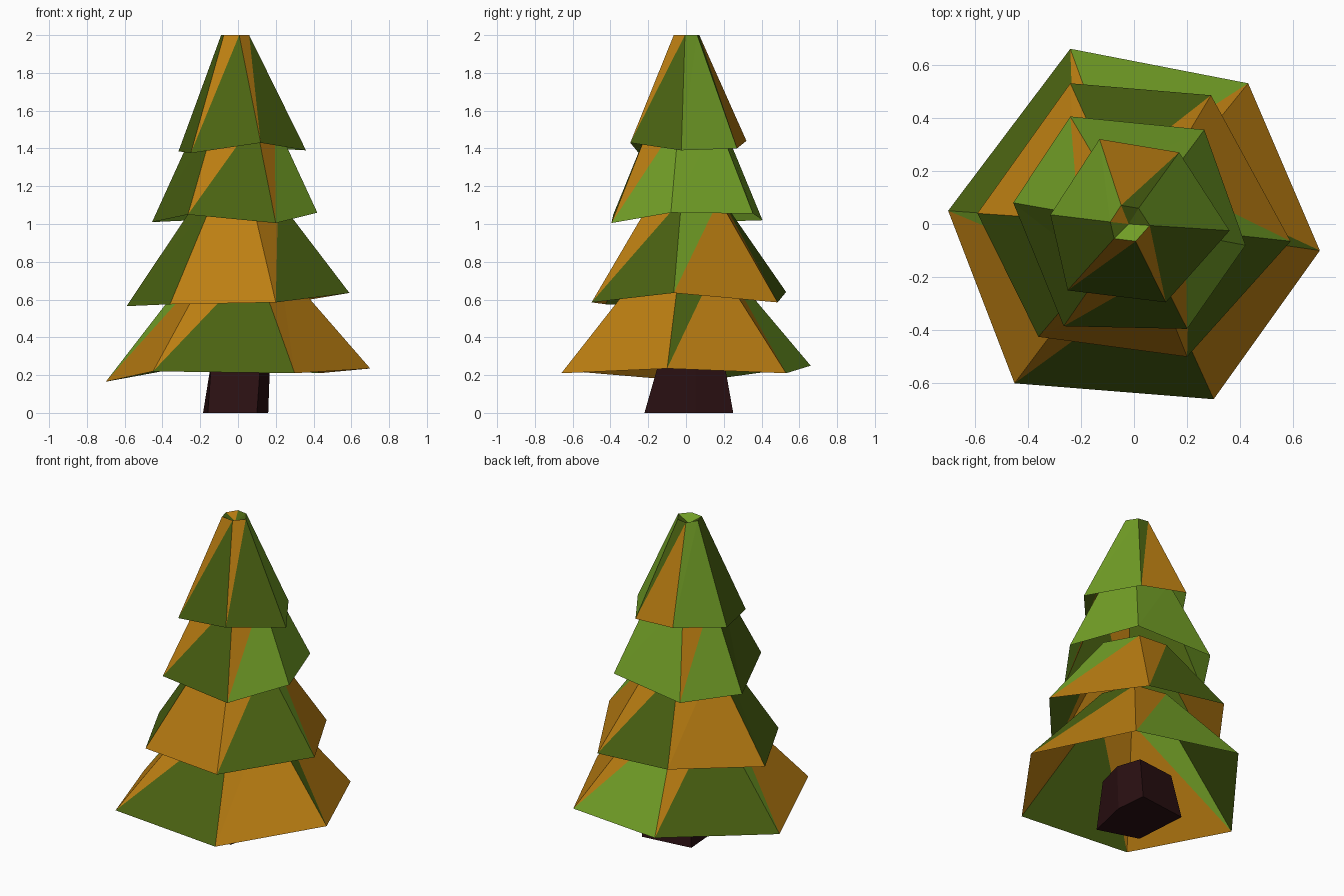
import bpy

# Remove the default cube only
default_cube = bpy.data.objects.get("Cube")
if default_cube:
    bpy.data.objects.remove(default_cube, do_unlink=True)


def make_material(name, red, green, blue):
    material = bpy.data.materials.new(name)
    material.use_nodes = True
    colour = (red, green, blue, 1.0)
    material.diffuse_color = colour
    material.node_tree.nodes["Principled BSDF"].inputs["Base Color"].default_value = colour
    return material


leaf_materials = [
    make_material("dark green", 0.07, 0.125, 0.006),
    make_material("light green", 0.17, 0.35, 0.02),
    make_material("autumn orange", 0.5, 0.21, 0.006),
]
bark_material = make_material("dark bark", 0.023, 0.005, 0.006)
colour_slot = {"G": 0, "L": 1, "O": 2}


def make_object(name, verts, faces, materials, slots=None):
    mesh = bpy.data.meshes.new(name)
    mesh.from_pydata(verts, [], faces)
    for material in materials:
        mesh.materials.append(material)
    if slots:
        for polygon, slot in zip(mesh.polygons, slots):
            polygon.material_index = slot
    mesh.update()
    obj = bpy.data.objects.new(name, mesh)
    bpy.context.collection.objects.link(obj)
    return obj


def make_tier(name, rim, top_z, top_scale, lower, upper, shift=0.0, cap=None):
    """Open faceted skirt: a ragged rim tapering to a smaller ring.
    lower and upper give the colour letter of both triangles on each side."""
    count = len(rim)
    top = [(x * top_scale + shift, y * top_scale, top_z) for x, y, z in rim]
    verts = list(rim) + top
    faces, letters = [], ""
    for i in range(count):
        j = (i + 1) % count
        faces.append((i, j, count + j))
        faces.append((i, count + j, count + i))
        letters += lower[i] + upper[i]
    # Sunken tip
    if cap:
        centre = len(verts)
        verts.append((shift, 0.0, top_z - 0.04))
        for i in range(count):
            faces.append((count + i, count + (i + 1) % count, centre))
        letters += cap
    slots = [colour_slot[letter] for letter in letters]
    return make_object(name, verts, faces, leaf_materials, slots)


# Foliage, from the ground up
make_tier(
    "bottom_foliage",
    [(-0.7, 0.05, 0.165), (-0.45, -0.6, 0.22), (0.3, -0.66, 0.21),
     (0.7, -0.1, 0.235), (0.43, 0.53, 0.21), (-0.24, 0.66, 0.25)],
    top_z=0.79, top_scale=0.31, lower="OGOOLG", upper="LOOGOO")

make_tier(
    "lower_middle_foliage",
    [(-0.59, 0.04, 0.565), (-0.36, -0.425, 0.575), (0.2, -0.5, 0.585),
     (0.59, -0.065, 0.635), (0.29, 0.485, 0.585), (-0.24, 0.53, 0.64)],
    top_z=1.13, top_scale=0.36, lower="GOGOGO", upper="GOOLOO")

make_tier(
    "upper_middle_foliage",
    [(-0.455, 0.08, 1.01), (-0.265, -0.385, 1.05), (0.2, -0.395, 1.005),
     (0.42, -0.08, 1.06), (0.265, 0.355, 1.055), (-0.24, 0.405, 1.02)],
    top_z=1.55, top_scale=0.46, lower="GGLLLL", upper="GOOLLO")

make_tier(
    "top_foliage",
    [(-0.315, 0.035, 1.385), (-0.25, -0.25, 1.375), (0.12, -0.295, 1.43),
     (0.36, -0.025, 1.39), (0.17, 0.27, 1.4), (-0.13, 0.32, 1.44)],
    top_z=2.0, top_scale=0.22, lower="GGGLOL", upper="GOOLGL",
    shift=-0.02, cap="GLLGGO")


# Trunk: crooked five-sided stump
base = [(-0.16, -0.14), (0.1, -0.22), (0.16, 0.05), (0.14, 0.25), (-0.185, 0.21)]
head = [(-0.14, -0.11), (0.12, -0.14), (0.17, 0.05), (0.12, 0.2), (-0.14, 0.17)]
sides = len(base)
trunk_verts = [(x, y, 0.0) for x, y in base] + [(x, y, 0.28) for x, y in head]
trunk_faces = [tuple(reversed(range(sides))), tuple(range(sides, sides + sides))]
for i in range(sides):
    j = (i + 1) % sides
    trunk_faces.append((i, j, sides + j, sides + i))
make_object("trunk", trunk_verts, trunk_faces, [bark_material])
